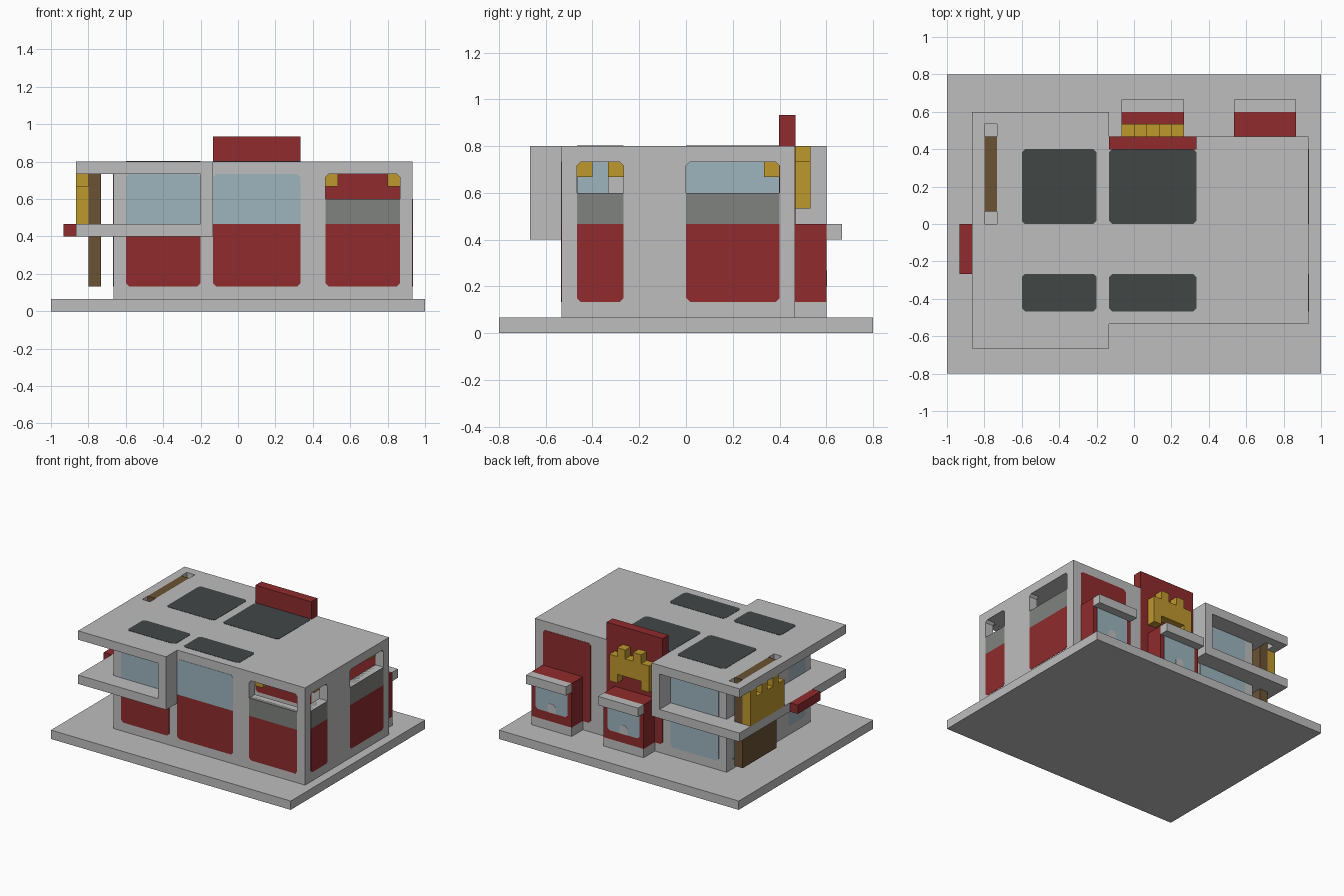
import bpy
import bmesh
from mathutils import Vector

old = bpy.data.objects.get("Cube")
if old:
    bpy.data.objects.remove(old, do_unlink=True)

U = 1 / 15      # building module
SKIN = 0.03     # how far panels stand proud of a wall, in modules


def material(name, rgb):
    lin = [((c / 255 + 0.055) / 1.055) ** 2.4 for c in rgb]
    m = bpy.data.materials.new(name)
    m.use_nodes = True
    m.diffuse_color = (*lin, 1)
    bsdf = m.node_tree.nodes["Principled BSDF"]
    bsdf.inputs["Base Color"].default_value = (*lin, 1)
    bsdf.inputs["Roughness"].default_value = 0.9
    return m


GREY = material("light grey", (190, 190, 190))
MID = material("mid grey", (128, 130, 127))
DARK = material("charcoal", (65, 71, 70))
RED = material("dark red", (144, 43, 45))
BLUE = material("pale blue", (158, 181, 191))
GOLD = material("gold", (190, 152, 45))
BROWN = material("brown", (107, 82, 52))


def finish(name, bm, mat):
    bmesh.ops.recalc_face_normals(bm, faces=bm.faces)
    bmesh.ops.scale(bm, vec=(U, U, U), verts=bm.verts)
    mesh = bpy.data.meshes.new(name)
    bm.to_mesh(mesh)
    bm.free()
    mesh.materials.append(mat)
    ob = bpy.data.objects.new(name, mesh)
    bpy.context.collection.objects.link(ob)
    return ob


def box(name, mat, x, y, z):
    bm = bmesh.new()
    bmesh.ops.create_cube(bm, size=1)
    for v in bm.verts:
        v.co = [s[0] if c < 0 else s[1] for s, c in zip((x, y, z), v.co)]
    return finish(name, bm, mat)


def panel(name, mat, axis, depth, a, b, low=True, high=True, r=0.25):
    """Slab across an axis; corners on the low or high b side are chamfered."""
    p, q = (r if low else 0), (r if high else 0)
    outline = [(a[0] + p, b[0]), (a[1] - p, b[0]), (a[1], b[0] + p), (a[1], b[1] - q),
               (a[1] - q, b[1]), (a[0] + q, b[1]), (a[0], b[1] - q), (a[0], b[0] + p)]
    outline = list(dict.fromkeys(outline))
    place = {"x": lambda d, s, t: (d, s, t),
             "y": lambda d, s, t: (s, d, t),
             "z": lambda d, s, t: (s, t, d)}[axis]
    bm = bmesh.new()
    face = bm.faces.new([bm.verts.new(place(depth[0], s, t)) for s, t in outline])
    new = bmesh.ops.extrude_face_region(bm, geom=[face])["geom"]
    step = Vector(place(depth[1] - depth[0], 0, 0))
    bmesh.ops.translate(bm, vec=step, verts=[g for g in new if isinstance(g, bmesh.types.BMVert)])
    return finish(name, bm, mat)


def cut(ob, cutters):
    for c in cutters:
        mod = ob.modifiers.new("cut", "BOOLEAN")
        mod.operation, mod.solver, mod.object = "DIFFERENCE", "EXACT", c
    bpy.context.view_layer.update()
    graph = bpy.context.evaluated_depsgraph_get()
    mesh = bpy.data.meshes.new_from_object(ob.evaluated_get(graph))
    ob.modifiers.clear()
    ob.data = mesh
    for c in cutters:
        bpy.data.objects.remove(c, do_unlink=True)


# Wall depths, slightly wider than the wall so panels sit proud
FRONT, BACK = (-8 - SKIN, -7 + SKIN), (6 - SKIN, 7 + SKIN)
LEFT, RIGHT = (-10 - SKIN, -9 + SKIN), (13 - SKIN, 14 + SKIN)
BAYS_X = [(-9, -3), (-2, 5), (7, 13)]
BAYS_Y = [(-7, -4), (0, 6)]

# Ground slab and hollow house with open upper windows
box("ground_slab", GREY, (-15, 15), (-12, 12), (0, 1))
house = box("house_walls", GREY, (-10, 14), (-8, 7), (1, 11))
openings = [box("room_cutter", GREY, (-9, 13), (-7, 6), (0, 12)),
            panel("front_cutter", GREY, "y", (-9, -6), BAYS_X[2], (9, 10.99), False)]
openings += [panel("side_cutter", GREY, "x", (12, 15), bay, (9, 10.99), False) for bay in BAYS_Y]
cut(house, openings)

# Roof with a slot, and the balcony ring below it
box("main_roof", GREY, (-2, 14), (-8, 7), (11, 12))
side_roof = box("side_roof", GREY, (-13, -2), (-10, 9), (11, 12))
cut(side_roof, [box("slot_cutter", GREY, (-12, -11), (0, 8), (10, 13))])
box("balcony_front", GREY, (-13, -2), (-10, -8), (6, 7))
box("balcony_back", GREY, (-13, -2), (7, 9), (6, 7))
box("balcony_side", GREY, (-13, -10), (-8, 7), (6, 7))
box("front_post", GREY, (-3, -2), (-10, -8), (7, 11))
box("back_post", GREY, (-3, -2), (7, 9), (7, 11))

# Front panels
panel("front_lower_panel", RED, "y", FRONT, BAYS_X[0], (2, 6), high=False)
panel("front_upper_window", BLUE, "y", FRONT, BAYS_X[0], (7, 11), low=False)
panel("front_center_panel", RED, "y", FRONT, BAYS_X[1], (2, 7), high=False)
panel("front_center_window", BLUE, "y", FRONT, BAYS_X[1], (7, 11), low=False)
panel("front_shop_panel", RED, "y", FRONT, BAYS_X[2], (2, 7), high=False)
panel("front_shop_sill", MID, "y", FRONT, BAYS_X[2], (7, 9), False, False)

# Side panels
for bay in BAYS_Y:
    panel("right_panel", RED, "x", RIGHT, bay, (2, 7), high=False)
    panel("right_sill", MID, "x", RIGHT, bay, (7, 9), False, False)
    panel("left_lower_window", BLUE, "x", LEFT, bay, (2, 6), high=False)
    panel("left_upper_window", BLUE, "x", LEFT, bay, (7, 11), low=False)

# Back panels and tall sign board
panel("back_lower_window", BLUE, "y", BACK, BAYS_X[0], (2, 6), high=False)
panel("back_upper_window", BLUE, "y", BACK, BAYS_X[0], (7, 11), low=False)
panel("back_panel", RED, "y", BACK, BAYS_X[2], (2, 11))
panel("sign_board", RED, "y", BACK, BAYS_X[1], (2, 14), high=False)

# Roof skylights
for bx in BAYS_X[:2]:
    for by in BAYS_Y:
        panel("skylight", DARK, "z", (11.9, 12 + SKIN), bx, by)

# Back porches with canopy and window
for x in (-1, 8):
    box("porch_base", GREY, (x, x + 5), (7, 9), (1, 2))
    box("porch_body", RED, (x, x + 5), (7, 9), (2, 7))
    box("porch_canopy", GREY, (x, x + 5), (9, 10), (6, 7))
    panel("porch_window", BLUE, "y", (8.9, 9 + SKIN), (x + 0.5, x + 4.5), (3, 6), high=False)
    panel("porch_hatch", GREY, "y", (8.9, 9 + 2 * SKIN), (x + 2, x + 3), (3, 4), low=False)

# Gold sign blocks on the back board
for i in range(5):
    low, high = (9, 12) if i % 2 else (9 if i == 2 else 8, 11)
    box("back_sign_block", GOLD, (i - 1, i), (7, 8), (low, high))

# Brown screen wall with gold blocks and red awning
box("screen_wall", BROWN, (-12, -11), (1, 7), (2, 12))
for i in range(6):
    box("side_sign_block", GOLD, (-13, -12), (i + 1, i + 2), (7, 10 + i % 2))
box("side_awning", RED, (-14, -13), (-4, 0), (6, 7))

# Interior lamps and column
for x, y in ((7, -7), (12, -5), (12, 5)):
    box("ceiling_lamp", GOLD, (x, x + 1), (y, y + 1), (10, 11))
box("inner_column", GREY, (3, 4), (-5, -4), (1, 10))
